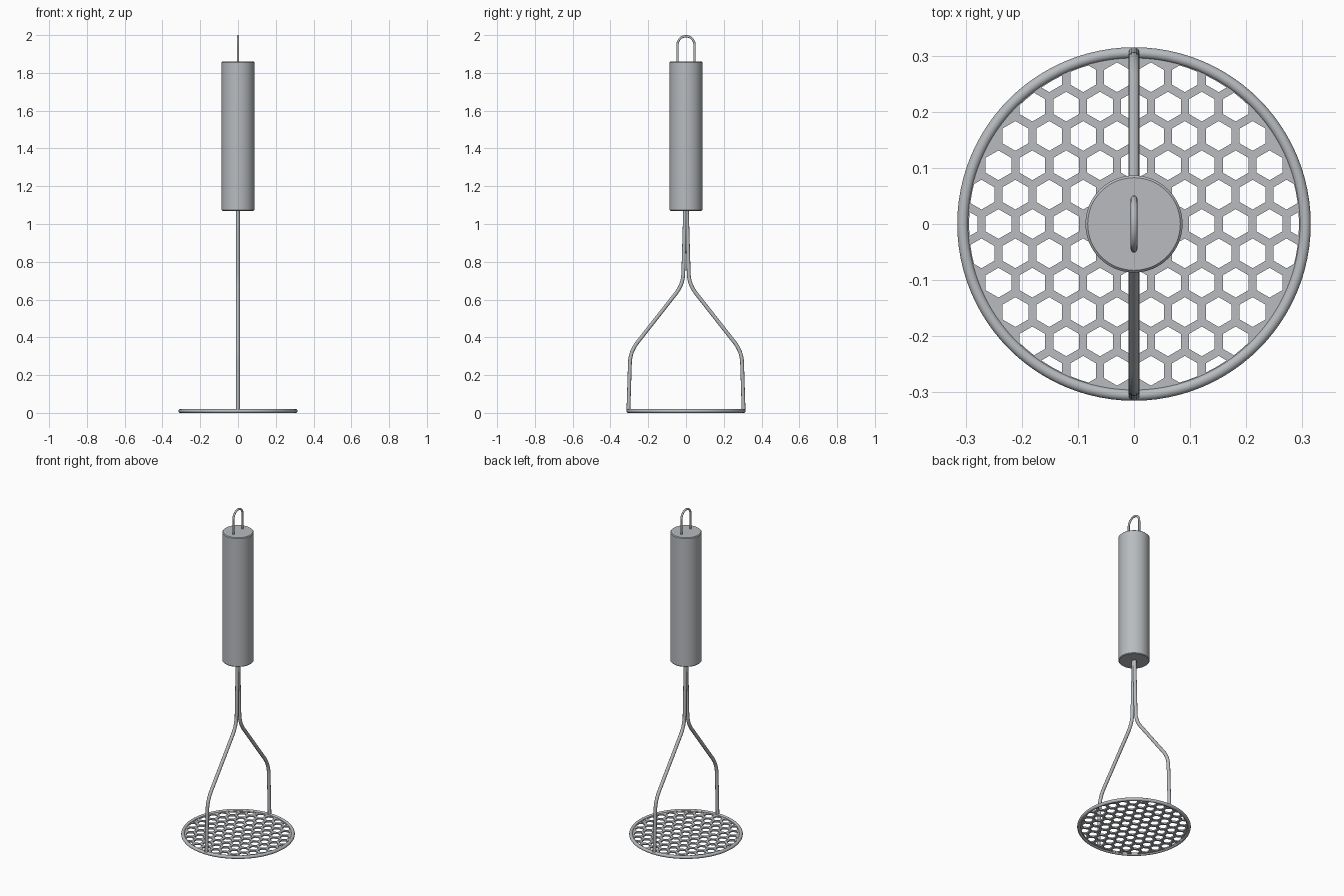
import bpy, bmesh
from math import sin, cos, pi, hypot, sqrt, radians

cube = bpy.data.objects.get("Cube")
if cube:
    bpy.data.objects.remove(cube)

steel = bpy.data.materials.new("brushed_steel")
steel.use_nodes = True
colour = (0.48, 0.50, 0.52, 1)
steel.diffuse_color = colour
steel.node_tree.nodes["Principled BSDF"].inputs["Base Color"].default_value = colour


def finish(obj, smooth=True):
    """Give the part its material and shading."""
    obj.data.materials.append(steel)
    if smooth:
        bpy.ops.object.select_all(action='DESELECT')
        obj.select_set(True)
        bpy.context.view_layer.objects.active = obj
        bpy.ops.object.shade_smooth_by_angle(angle=radians(35))
    return obj


def mesh_object(name, bm):
    bmesh.ops.recalc_face_normals(bm, faces=bm.faces)
    mesh = bpy.data.meshes.new(name)
    bm.to_mesh(mesh)
    bm.free()
    obj = bpy.data.objects.new(name, mesh)
    bpy.context.collection.objects.link(obj)
    return obj


def lathe(name, profile, segments=96):
    """Revolve a closed (radius, z) profile; points on the axis close the ends."""
    bm = bmesh.new()
    verts = [bm.verts.new((r, 0, z)) for r, z in profile]
    edges = [bm.edges.new((a, b)) for a, b in zip(verts, verts[1:] + verts[:1])
             if a.co.x > 0 or b.co.x > 0]
    bmesh.ops.spin(bm, geom=verts + edges, cent=(0, 0, 0), axis=(0, 0, 1),
                   angle=2 * pi, steps=segments, use_merge=True)
    bmesh.ops.remove_doubles(bm, verts=bm.verts, dist=1e-5)
    return finish(mesh_object(name, bm))


def rounded(points, bend, steps=8):
    """Replace each inner corner of a (y, z) path with a smooth bend."""
    path = [points[0]]
    for a, b, c in zip(points, points[1:], points[2:]):
        ends = []
        for p in (a, c):
            d = hypot(p[0] - b[0], p[1] - b[1])
            ends.append([b[i] + (p[i] - b[i]) * bend / d for i in (0, 1)])
        for k in range(steps + 1):
            t = k / steps
            path.append([(1 - t) ** 2 * ends[0][i] + 2 * t * (1 - t) * b[i]
                         + t * t * ends[1][i] for i in (0, 1)])
    return path + [points[-1]]


def wire(name, path, radius):
    """Round wire following a (y, z) path in the plane x = 0."""
    curve = bpy.data.curves.new(name, 'CURVE')
    curve.dimensions = '3D'
    curve.bevel_depth = radius
    curve.bevel_resolution = 4
    curve.use_fill_caps = True
    spline = curve.splines.new('POLY')
    spline.points.add(len(path) - 1)
    for point, (y, z) in zip(spline.points, path):
        point.co = (0, y, z, 1)
    obj = bpy.data.objects.new(name, curve)
    bpy.context.collection.objects.link(obj)
    bpy.ops.object.select_all(action='DESELECT')
    obj.select_set(True)
    bpy.context.view_layer.objects.active = obj
    bpy.ops.object.convert(target='MESH')
    return finish(bpy.context.object)


# Mashing plate: a disc pierced by a honeycomb, with a solid rim band
PLATE_R, LOW, HIGH = 0.294, 0.006, 0.014
PITCH, HEX_R = 0.0604, 0.0265
bm = bmesh.new()
for row in range(-5, 6):
    for col in range(-6, 7):
        x = (col + (row % 2) / 2) * PITCH
        y = row * PITCH * sqrt(3) / 2
        if hypot(x, y) > 0.305:
            continue
        rings = [[bm.verts.new((x + HEX_R * sin(k * pi / 3),
                                y + HEX_R * cos(k * pi / 3), z))
                  for k in range(6)] for z in (-0.05, 0.05)]
        for ring in rings:
            bm.faces.new(ring)
        for k in range(6):
            n = (k + 1) % 6
            bm.faces.new((rings[0][k], rings[0][n], rings[1][n], rings[1][k]))
cutter = mesh_object("honeycomb_cutter", bm)
cutter.hide_render = True
cutter.hide_set(True)

bm = bmesh.new()
bmesh.ops.create_cone(bm, cap_ends=True, segments=96, radius1=PLATE_R,
                      radius2=PLATE_R, depth=HIGH - LOW)
bmesh.ops.translate(bm, verts=bm.verts, vec=(0, 0, (HIGH + LOW) / 2))
plate = finish(mesh_object("mashing_plate", bm), smooth=False)
cut = plate.modifiers.new("honeycomb", 'BOOLEAN')
cut.operation = 'DIFFERENCE'
cut.solver = 'EXACT'
cut.object = cutter

lathe("plate_band", [(PLATE_R, LOW), (0.306, LOW), (0.306, HIGH), (PLATE_R, HIGH)])

# Rolled wire rim
lathe("plate_rim", [(0.305 + 0.01 * cos(k * pi / 8), 0.01 + 0.01 * sin(k * pi / 8))
                    for k in range(16)])

# Bent legs, joining under the handle
leg = [(0.305, 0.01), (0.295, 0.325), (0.016, 0.68), (0.004, 1.1)]
for name, side in (("front_leg", -1), ("back_leg", 1)):
    wire(name, rounded([(side * y, z) for y, z in leg], 0.06), 0.01)

# Handle with softened ends
R, BOTTOM, TOP, SOFT = 0.0865, 1.07, 1.86, 0.004
lathe("handle", [(0, BOTTOM), (R - SOFT, BOTTOM), (R, BOTTOM + SOFT),
                 (R, TOP - SOFT), (R - SOFT, TOP), (0, TOP)], 64)

# Hanging loop
arc = [(0.045 * cos(k * pi / 16), 1.949 + 0.045 * sin(k * pi / 16)) for k in range(17)]
wire("hanging_loop", [(0.045, 1.84)] + arc + [(-0.045, 1.84)], 0.006)
